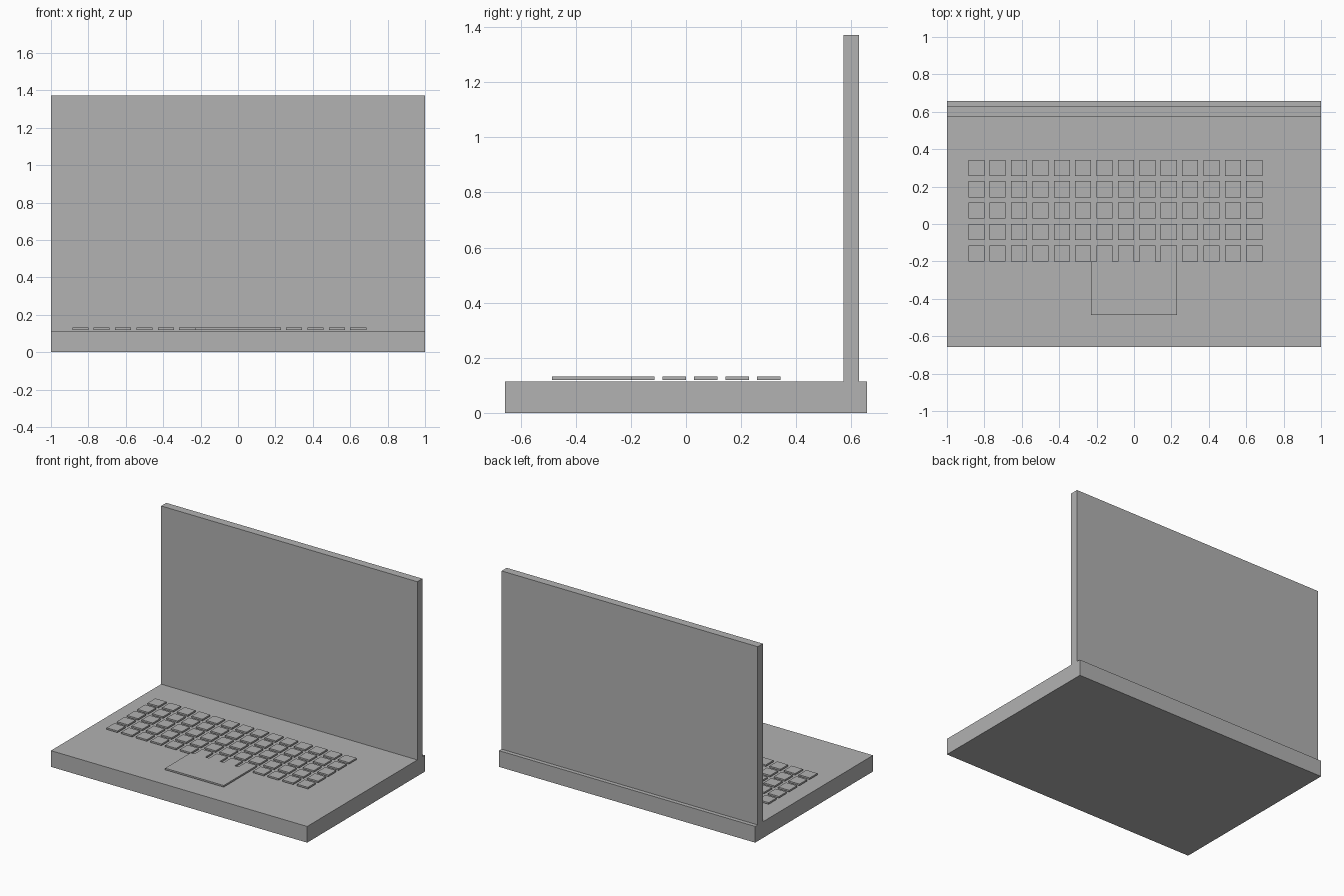
import bpy

cube = bpy.data.objects.get("Cube")
if cube:
    bpy.data.objects.remove(cube, do_unlink=True)

UNIT = 2 / 3.5  # all sizes below are multiples of this unit

# Single flat grey for every part
grey = bpy.data.materials.new("plain_grey")
grey.use_nodes = True
colour = (0.445, 0.445, 0.445, 1)
grey.diffuse_color = colour
grey.node_tree.nodes["Principled BSDF"].inputs["Base Color"].default_value = colour


def box(name, low, high):
    """Axis-aligned box between two corners, given in units."""
    size = [(h - l) * UNIT for l, h in zip(low, high)]
    centre = [(h + l) / 2 * UNIT for l, h in zip(low, high)]
    bpy.ops.mesh.primitive_cube_add(size=1, location=centre)
    obj = bpy.context.object
    obj.name = name
    for v in obj.data.vertices:
        v.co = [c * s for c, s in zip(v.co, size)]
    obj.data.materials.append(grey)
    return obj


def repeat(obj, name, count, offset):
    """Repeat a part at a constant spacing, given in units."""
    array = obj.modifiers.new(name, "ARRAY")
    array.count = count
    array.use_relative_offset = False
    array.use_constant_offset = True
    array.constant_offset_displace = [o * UNIT for o in offset]


# Base slab and upright lid
box("base", (-1.75, -1.15, 0), (1.75, 1.15, 0.2))
box("screen_lid", (-1.75, 1.0, 0.2), (1.75, 1.1, 2.4))

# Touchpad and keys hover just above the base
box("touchpad", (-0.4, -0.85, 0.21), (0.4, -0.35, 0.23))
keys = box("keyboard_keys", (-1.55, -0.35, 0.21), (-1.4, -0.2, 0.23))
repeat(keys, "columns", 14, (0.2, 0, 0))
repeat(keys, "rows", 5, (0, 0.2, 0))
